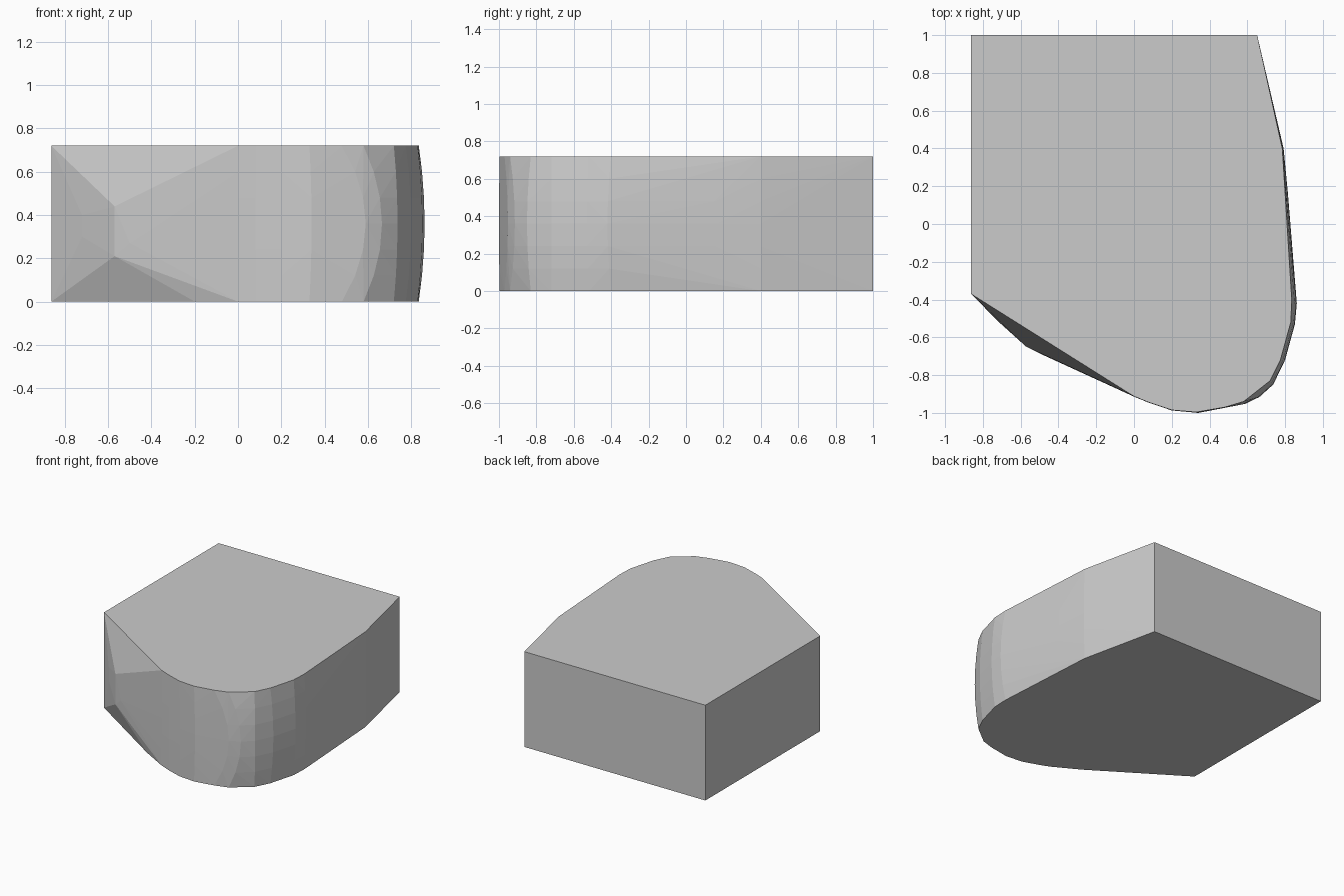
import bpy, bmesh

if "Cube" in bpy.data.objects:
    bpy.data.objects.remove(bpy.data.objects["Cube"])

H = 0.72

# Rim outline (top and bottom) paired with the outline at the widest, middle height
curved_side = [
    ((0.785, 0.40), (0.792, 0.40)),
    ((0.803, 0.10), (0.815, 0.16)),
    ((0.835, -0.40), (0.862, -0.42)),
    ((0.83, -0.52), (0.852, -0.53)),
    ((0.775, -0.72), (0.80, -0.72)),
    ((0.72, -0.83), (0.737, -0.85)),
    ((0.58, -0.94), (0.665, -0.915)),
    ((0.48, -0.97), (0.59, -0.952)),
    ((0.33, -0.996), (0.34, -1.0)),
    ((0.20, -0.985), (0.20, -0.987)),
    ((0.08, -0.945), (0.08, -0.947)),
    ((0.00, -0.912), (0.00, -0.914)),
]
corners = [(-0.862, 1.0), (0.652, 1.0), (-0.862, -0.37)]
# Bulging knuckle at the front left corner
knuckle = [(-0.57, -0.65, 0.44), (-0.57, -0.65, 0.21), (-0.72, -0.515, 0.40),
           (-0.72, -0.515, 0.30), (-0.50, -0.685, 0.27), (-0.20, -0.80, 0.0)]

points = list(knuckle)
for x, y in corners:
    points += [(x, y, 0), (x, y, H)]

# Stack the outlines, bowing outwards towards mid height
LEVELS = 6
for i in range(LEVELS + 1):
    s = i / LEVELS
    bow = 1 - (2 * s - 1) ** 2
    for (x0, y0), (x1, y1) in curved_side:
        points.append((x0 + (x1 - x0) * bow, y0 + (y1 - y0) * bow, H * s))

# Wrap the points in one convex block
bm = bmesh.new()
for p in points:
    bm.verts.new(p)
res = bmesh.ops.convex_hull(bm, input=bm.verts)
loose = [v for v in bm.verts if not v.link_faces]
bmesh.ops.delete(bm, geom=loose, context='VERTS')
bmesh.ops.dissolve_limit(bm, angle_limit=0.004, verts=bm.verts, edges=bm.edges)
bmesh.ops.recalc_face_normals(bm, faces=bm.faces)

mesh = bpy.data.meshes.new("rounded_block")
bm.to_mesh(mesh)
bm.free()
block = bpy.data.objects.new("rounded_block", mesh)
bpy.context.collection.objects.link(block)
